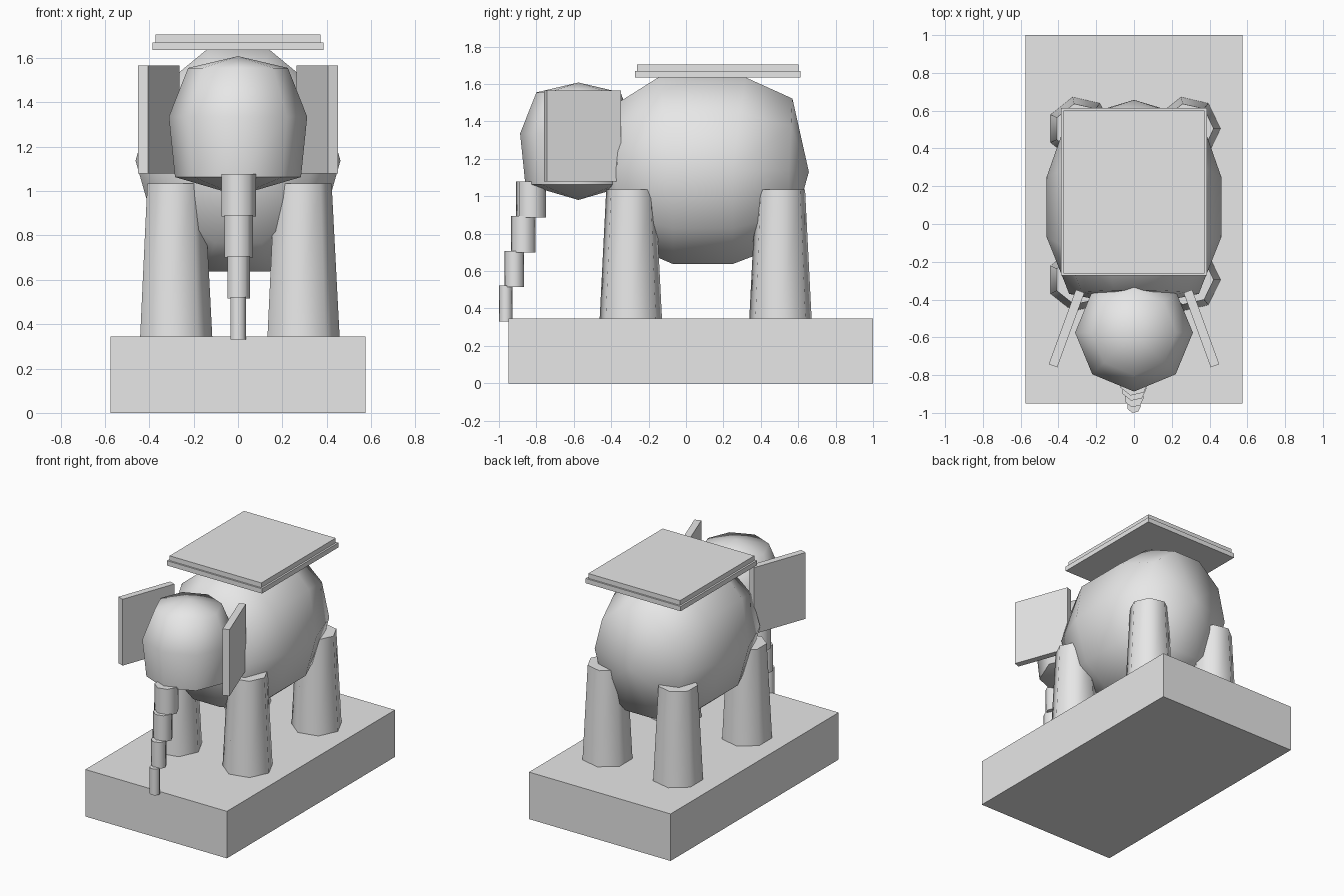
import bpy, bmesh
from math import sin, cos, pi, radians

cube = bpy.data.objects.get("Cube")
if cube:
    bpy.data.objects.remove(cube, do_unlink=True)

grey = bpy.data.materials.new("light_grey")
grey.use_nodes = True
GREY = (0.8, 0.8, 0.8, 1)
grey.diffuse_color = GREY
grey.node_tree.nodes["Principled BSDF"].inputs["Base Color"].default_value = GREY


def finish(name, bm, smooth=None):
    bmesh.ops.recalc_face_normals(bm, faces=bm.faces)
    mesh = bpy.data.meshes.new(name)
    bm.to_mesh(mesh)
    bm.free()
    mesh.materials.append(grey)
    obj = bpy.data.objects.new(name, mesh)
    bpy.context.collection.objects.link(obj)
    if smooth:
        bpy.ops.object.select_all(action='DESELECT')
        bpy.context.view_layer.objects.active = obj
        obj.select_set(True)
        bpy.ops.object.shade_smooth_by_angle(angle=radians(smooth))
    return obj


def box(name, size, centre, turn=0):
    bm = bmesh.new()
    bmesh.ops.create_cube(bm, size=1)
    bmesh.ops.scale(bm, vec=size, verts=bm.verts)
    obj = finish(name, bm)
    obj.location = centre
    obj.rotation_euler.z = turn


def loft(name, rings, start, end, smooth):
    """Skin rings of points and close both ends with a pole."""
    bm = bmesh.new()
    loops = [[bm.verts.new(p) for p in ring] for ring in rings]
    n = len(loops[0])
    for a, b in zip(loops, loops[1:]):
        for i in range(n):
            j = (i + 1) % n
            bm.faces.new((a[i], a[j], b[j], b[i]))
    for loop, pole in ((loops[0], start), (loops[-1], end)):
        tip = bm.verts.new(pole)
        for i in range(n):
            bm.faces.new((loop[i], loop[(i + 1) % n], tip))
    finish(name, bm, smooth)


def column(name, x, y, z0, z1, r0, r1):
    """Seven-sided post with one corner towards +x."""
    rings = [[(x + r * cos(2 * pi * i / 7), y + r * sin(2 * pi * i / 7), z)
              for i in range(7)] for z, r in ((z0, r0), (z1, r1))]
    loft(name, rings, (x, y, z0), (x, y, z1), 60)


# Plinth
box("plinth", (1.15, 1.95, 0.345), (0, 0.025, 0.1725))

# Body: rings along y, stretched lengthwise on the upper side
rings = []
for y, r, lift in ((-0.37, 0.39, 0.02), (-0.07, 0.525, -0.08),
                   (0.25, 0.525, 0.07), (0.55, 0.405, 0.02)):
    ring = []
    for i in range(10):
        a = 2 * pi * i / 10
        ring.append((0.88 * r * cos(a), y + lift * max(0, sin(a)), 1.137 + r * sin(a)))
    rings.append(ring)
loft("body", rings, (0, -0.44, 1.13), (0, 0.657, 1.13), 80)

# Head: eight-sided turned form
rings = [[(r * cos(pi * i / 4), -0.575 + r * sin(pi * i / 4), z) for i in range(8)]
         for z, r in ((1.063, 0.284), (1.335, 0.312), (1.555, 0.225))]
loft("head", rings, (0, -0.575, 0.98), (0, -0.575, 1.608), 60)

# Ears and legs on both sides
for side, word in ((1, "left"), (-1, "right")):
    box(word + "_ear", (0.048, 0.42, 0.487), (side * 0.357, -0.553, 1.323), side * radians(20))
    for y, end in ((-0.295, "front"), (0.505, "back")):
        column(f"{end}_{word}_leg", side * 0.287, y, 0.345, 1.035, 0.171, 0.135)

# Trunk: four stepped segments
for i, (y, z, r) in enumerate(((-0.828, 0.885, 0.082), (-0.87, 0.7, 0.067),
                               (-0.918, 0.515, 0.053), (-0.964, 0.33, 0.037))):
    column(f"trunk_segment_{i + 1}", 0, y, z, z + 0.193, r, r)

# Saddle blanket in two layers
box("blanket_lower", (0.772, 0.887, 0.035), (0, 0.17, 1.6525))
box("blanket_upper", (0.745, 0.863, 0.035), (0, 0.17, 1.6875))
